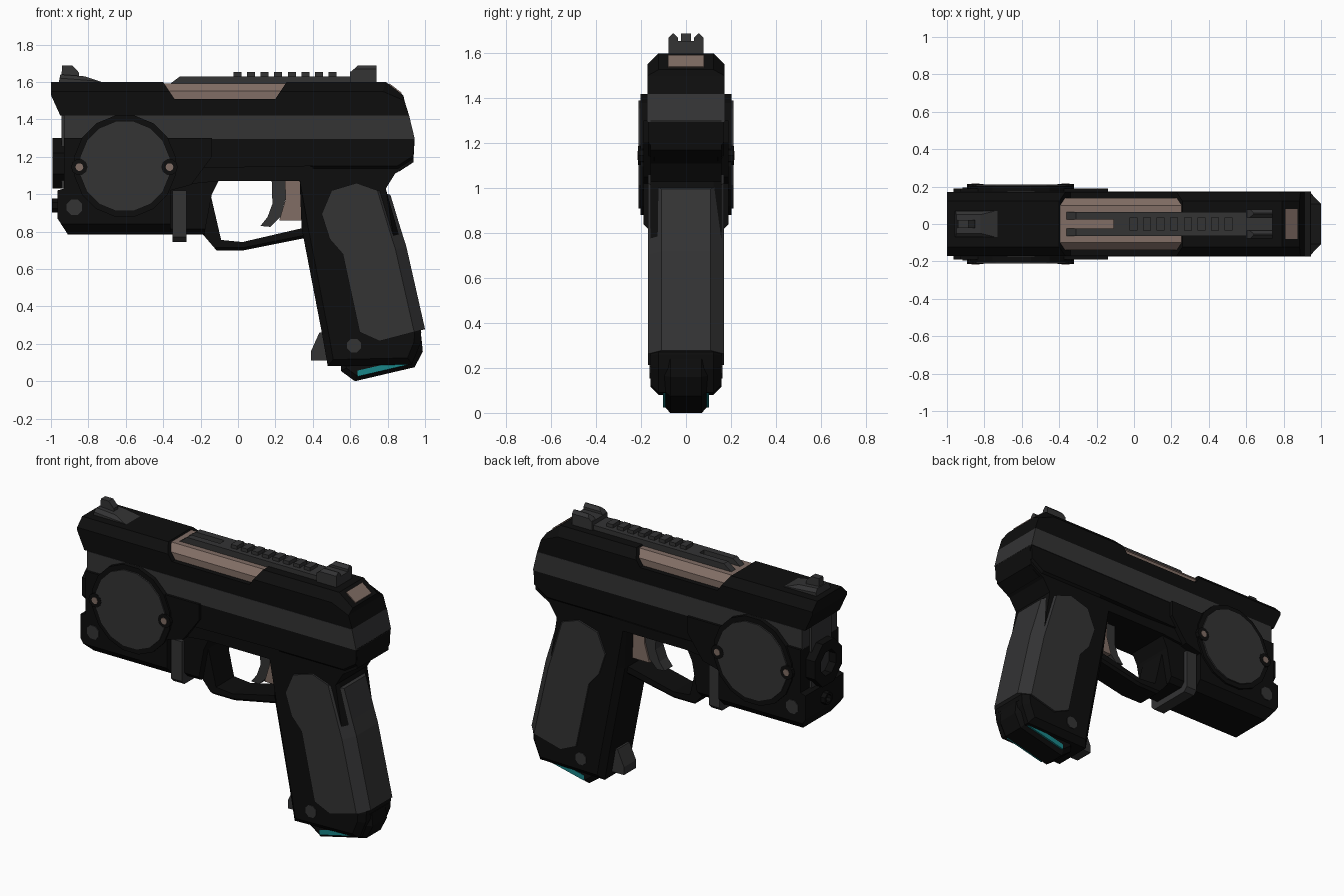
import bpy, bmesh, math
from mathutils import Matrix, Vector


def material(name, rgb):
    m = bpy.data.materials.new(name)
    m.diffuse_color = (*rgb, 1)
    return m


BLACK = material("black", (0.004, 0.004, 0.004))
GREY = material("dark_grey", (0.033, 0.033, 0.034))
TAN = material("tan", (0.22, 0.155, 0.13))
TEAL = material("teal", (0.01, 0.24, 0.25))


def finish(bm, name, mat):
    bmesh.ops.recalc_face_normals(bm, faces=bm.faces)
    me = bpy.data.meshes.new(name)
    bm.to_mesh(me)
    bm.free()
    me.materials.append(mat)
    ob = bpy.data.objects.new(name, me)
    bpy.context.collection.objects.link(ob)
    return ob


def prism(name, pts, hw, mat, bevel=0, where=lambda x, z: True, y=0):
    """Side profile (x, z) extruded to y +-hw; side rim edges chosen by where() are chamfered."""
    bm = bmesh.new()
    face = bm.faces.new([bm.verts.new((x, y - hw, z)) for x, z in pts])
    ext = bmesh.ops.extrude_face_region(bm, geom=[face])
    verts = [v for v in ext["geom"] if isinstance(v, bmesh.types.BMVert)]
    bmesh.ops.translate(bm, verts=verts, vec=(0, 2 * hw, 0))
    if not any(f is face for f in bm.faces):
        bm.faces.new([v for v in bm.verts if v not in verts])
    if bevel:
        edges = []
        for e in bm.edges:
            a, b = e.verts[0].co, e.verts[1].co
            m = (a + b) / 2
            if abs(a.y - b.y) < 1e-5 and where(m.x, m.z):
                edges.append(e)
        bmesh.ops.bevel(bm, geom=edges, offset=bevel, offset_type='OFFSET',
                        segments=1, profile=0.5, affect='EDGES')
    return finish(bm, name, mat)


def disc(name, x, z, r, hw, mat, n=16):
    """Cylinder along y, showing on both sides."""
    bm = bmesh.new()
    mtx = Matrix.Translation((x, 0, z)) @ Matrix.Rotation(math.pi / 2, 4, 'X') @ Matrix.Rotation(math.pi / n, 4, 'Z')
    bmesh.ops.create_cone(bm, cap_ends=True, segments=n, radius1=r, radius2=r, depth=2 * hw, matrix=mtx)
    return finish(bm, name, mat)


def tube(name, x0, x1, z, r, bore, mat, n=8):
    """Cylinder along x with a blind bore in its -x end."""
    bm = bmesh.new()
    mtx = Matrix.Translation(((x0 + x1) / 2, 0, z)) @ Matrix.Rotation(math.pi / 2, 4, 'Y') @ Matrix.Rotation(math.pi / n, 4, 'Z')
    bmesh.ops.create_cone(bm, cap_ends=True, segments=n, radius1=r, radius2=r, depth=x1 - x0, matrix=mtx)
    bm.normal_update()
    end = min(bm.faces, key=lambda f: f.calc_center_median().x)
    bmesh.ops.inset_individual(bm, faces=[end], thickness=r - bore)
    bmesh.ops.inset_individual(bm, faces=[end], thickness=0.002, depth=-0.06)
    return finish(bm, name, mat)


def box(x0, x1, z0, z1):
    return [(x0, z0), (x1, z0), (x1, z1), (x0, z1)]


# Slide with the ejection notch, and the grey band beneath it
prism("slide", [(-1, 1.6), (-1, 1.53), (-0.95, 1.42), (0.915, 1.42), (0.89, 1.5), (0.885, 1.527),
                (0.79, 1.6), (0.26, 1.6), (0.2, 1.51), (-0.34, 1.51), (-0.4, 1.6)],
      0.172, BLACK, 0.05, lambda x, z: z > 1.56 and x > -0.99)
prism("slide_band", [(-0.93, 1.295), (0.945, 1.295), (0.915, 1.42), (-0.93, 1.42)], 0.174, GREY)
prism("ejection_block", [(-0.34, 1.5), (0.2, 1.5), (0.255, 1.592), (-0.395, 1.592)],
      0.14, TAN, 0.04, lambda x, z: z > 1.58)
prism("rear_plate", [(0.805, 1.58), (0.87, 1.53), (0.875, 1.542), (0.81, 1.592)], 0.08, TAN)

# Top rail: solid rear, two prongs in front, teeth
prism("rail", [(-0.11, 1.58), (0.62, 1.58), (0.62, 1.63), (-0.11, 1.63)], 0.065, GREY)
for side in (-1, 1):
    prism("rail_prong", [(-0.37, 1.585), (-0.1, 1.585), (-0.1, 1.63), (-0.31, 1.63)],
          0.021, GREY, y=side * 0.044)
for i in range(8):
    x = -0.025 + i * 0.0728
    prism("rail_tooth", box(x, x + 0.043, 1.62, 1.652), 0.036, GREY)

# Sights
prism("rear_sight_base", [(0.6, 1.59), (0.74, 1.59), (0.74, 1.655), (0.6, 1.655)], 0.078, GREY)
for side in (-1, 1):
    prism("rear_sight_post", [(0.6, 1.65), (0.74, 1.65), (0.74, 1.688), (0.64, 1.688)],
          0.021, GREY, 0.018, lambda x, z: z > 1.68, y=side * 0.057)
prism("front_sight_base", [(-0.96, 1.59), (-0.73, 1.6), (-0.82, 1.63), (-0.95, 1.64)],
      0.07, GREY, 0.02, lambda x, z: z > 1.625)
prism("front_sight_blade", [(-0.945, 1.62), (-0.85, 1.62), (-0.85, 1.65), (-0.885, 1.688), (-0.94, 1.688)],
      0.022, GREY)

# Frame and grip core in one profile
prism("frame", [(-0.3, 1.3), (0.945, 1.3), (0.937, 1.17), (0.84, 1.11), (0.79, 1.03), (0.87, 0.75),
                (0.98, 0.26), (0.975, 0.2), (0.93, 0.09), (0.48, 0.08), (0.45, 0.25), (0.34, 0.82),
                (0.33, 1.07), (-0.1, 1.07), (-0.3, 1.05)],
      0.157, BLACK, 0.035, lambda x, z: z < 1.05 and x > 0.32)
prism("frame_rail", [(-0.2, 1.3), (0.943, 1.298), (0.937, 1.17), (0.86, 1.12), (0.4, 1.12), (-0.2, 1.14)],
      0.17, BLACK, 0.03, lambda x, z: z < 1.2 and x > 0.3)
prism("grip_panel", [(0.447, 0.894), (0.5, 1.02), (0.634, 1.06), (0.815, 0.996), (0.87, 0.814),
                     (0.9, 0.72), (1.0, 0.278), (0.757, 0.214), (0.65, 0.262), (0.56, 0.68), (0.49, 0.76)],
      0.168, GREY, 0.06, lambda x, z: x > 0.83 and z > 0.3)
disc("grip_pin", 0.62, 0.19, 0.04, 0.162, GREY, 8)

# Magazine base, light strip and front claw
prism("magazine_base", [(0.55, 0.1), (0.55, 0.055), (0.625, 0), (0.945, 0.075), (0.988, 0.16), (0.98, 0.24), (0.9, 0.24)],
      0.1, BLACK, 0.03, lambda x, z: z < 0.2)
prism("light_strip", [(0.64, 0.025), (0.91, 0.088), (0.905, 0.118), (0.64, 0.057)], 0.102, TEAL)
prism("magazine_claw", [(0.435, 0.26), (0.39, 0.16), (0.39, 0.11), (0.5, 0.11), (0.5, 0.26)], 0.06, GREY)

# Trigger guard and trigger
prism("trigger_guard", [(-0.19, 0.787), (-0.115, 0.7), (0.03, 0.7), (0.36, 0.766), (0.36, 0.822),
                        (0.024, 0.744), (-0.09, 0.755), (-0.147, 1.0), (-0.1, 1.08), (-0.2, 1.08)],
      0.09, BLACK, 0.015, lambda x, z: z < 0.74)
prism("trigger", [(0.18, 1.08), (0.26, 1.08), (0.254, 0.975), (0.227, 0.878), (0.174, 0.825),
                  (0.12, 0.83), (0.158, 0.878), (0.184, 0.948)], 0.04, GREY)
prism("trigger_back", [(0.25, 1.08), (0.34, 1.08), (0.34, 0.858), (0.22, 0.858), (0.255, 0.975)], 0.05, TAN)

# Front housing with muzzle
prism("housing", [(-0.93, 1.3), (-0.93, 1.03), (-0.965, 1.02), (-0.965, 0.87), (-0.91, 0.785), (-0.36, 0.785),
                  (-0.36, 1.02), (-0.25, 1.05), (-0.14, 1.2), (-0.14, 1.3)],
      0.19, BLACK, 0.055, lambda x, z: z < 0.8)
prism("housing_rear", [(-0.4, 0.785), (-0.18, 0.785), (-0.14, 1.0), (-0.1, 1.08), (-0.4, 1.08)],
      0.14, BLACK, 0.03, lambda x, z: z < 0.8)
prism("barrel_block", box(-0.945, -0.85, 1.03, 1.425), 0.1, GREY)
tube("muzzle", -0.992, -0.9, 1.165, 0.146, 0.08, BLACK)
tube("lower_emitter", -0.995, -0.94, 0.94, 0.04, 0.025, BLACK)
prism("takedown_lever", box(-0.35, -0.275, 0.745, 1.02), 0.165, GREY, 0.025, lambda x, z: z < 0.75)
disc("housing_pin", -0.875, 0.93, 0.045, 0.195, GREY, 8)

# Round side covers with screws
disc("cover_ring", -0.605, 1.15, 0.275, 0.202, BLACK)
disc("cover_disc", -0.605, 1.15, 0.245, 0.211, GREY)
for x in (-0.848, -0.366):
    disc("screw_boss", x, 1.145, 0.044, 0.213, BLACK, 10)
    disc("screw", x, 1.145, 0.021, 0.216, TAN, 10)
